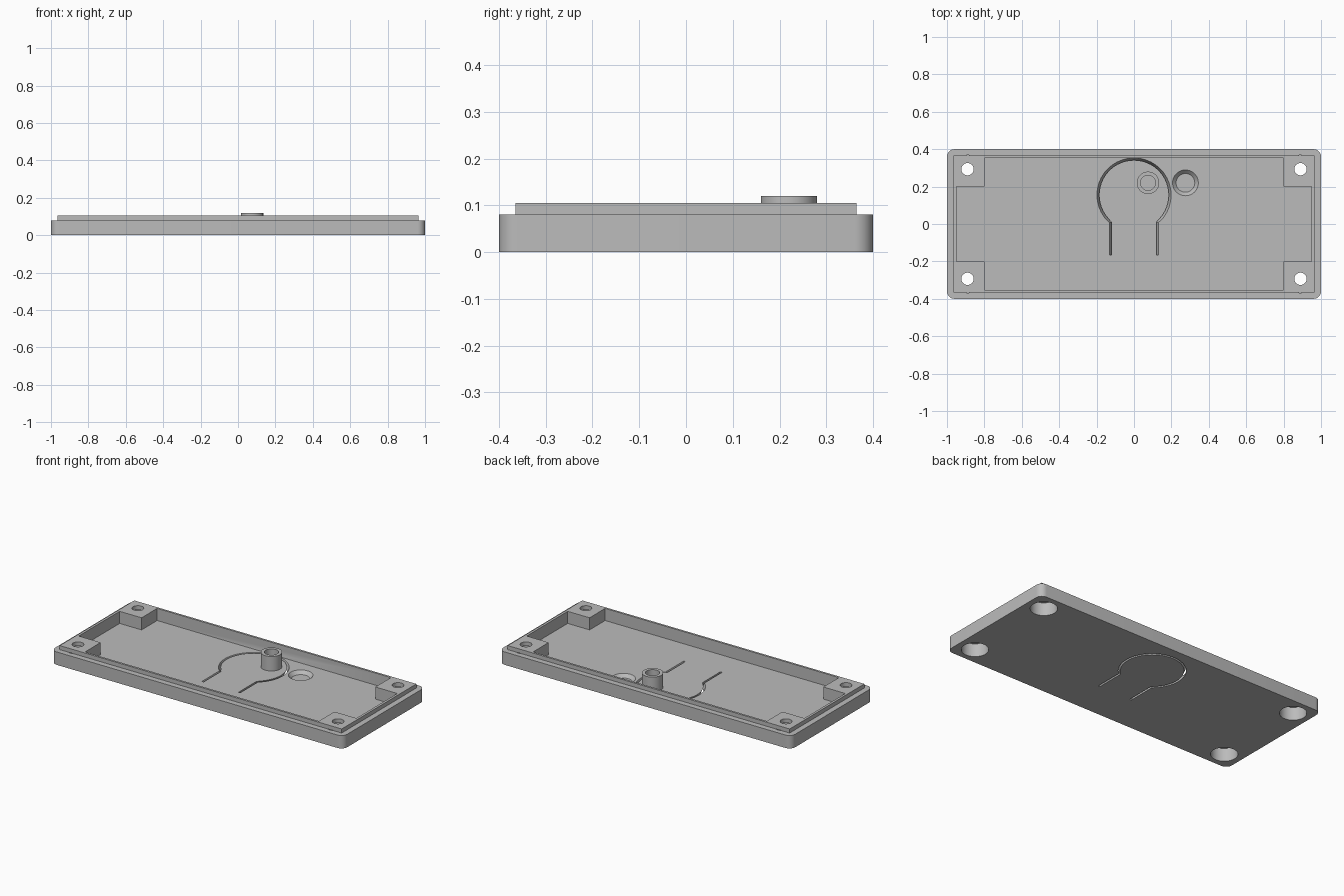
import bpy, bmesh, math
from mathutils import Vector

if "Cube" in bpy.data.objects:
    bpy.data.objects.remove(bpy.data.objects["Cube"], do_unlink=True)

grey = bpy.data.materials.new("light_grey_plastic")
grey.use_nodes = True
grey.diffuse_color = (0.5, 0.5, 0.5, 1)
grey.node_tree.nodes["Principled BSDF"].inputs["Base Color"].default_value = (0.5, 0.5, 0.5, 1)


def loft(name, low, high, z0, z1):
    """Solid between two matching outlines at two heights."""
    bm = bmesh.new()
    a = [bm.verts.new((x, y, z0)) for x, y in low]
    b = [bm.verts.new((x, y, z1)) for x, y in high]
    n = len(a)
    bm.faces.new(a[::-1])
    bm.faces.new(b)
    for i in range(n):
        j = (i + 1) % n
        bm.faces.new((a[i], a[j], b[j], b[i]))
    bmesh.ops.recalc_face_normals(bm, faces=bm.faces)
    mesh = bpy.data.meshes.new(name)
    bm.to_mesh(mesh)
    bm.free()
    mesh.materials.append(grey)
    ob = bpy.data.objects.new(name, mesh)
    bpy.context.collection.objects.link(ob)
    return ob


def circle(x, y, r, n=48):
    return [(x + r * math.cos(math.tau * i / n), y + r * math.sin(math.tau * i / n)) for i in range(n)]


def rect(hx, hy):
    return [(-hx, -hy), (hx, -hy), (hx, hy), (-hx, hy)]


def rounded_rect(hx, hy, r, steps=8):
    pts = []
    for k, (sx, sy) in enumerate([(1, 1), (-1, 1), (-1, -1), (1, -1)]):
        for i in range(steps + 1):
            a = (k + i / steps) * math.pi / 2
            pts.append((sx * (hx - r) + r * math.cos(a), sy * (hy - r) + r * math.sin(a)))
    return pts


def boolean(target, tool, operation="DIFFERENCE"):
    mod = target.modifiers.new("bool", "BOOLEAN")
    mod.operation, mod.solver, mod.object = operation, "EXACT", tool
    bpy.context.view_layer.objects.active = target
    bpy.ops.object.modifier_apply(modifier=mod.name)
    bpy.data.objects.remove(tool, do_unlink=True)


def prism(name, outline, z0, z1):
    return loft(name, outline, outline, z0, z1)


# Rounded slab with a raised, square-cornered lip
FLOOR, TOP = 0.03, 0.105
lid = prism("lid", rounded_rect(1, 0.4, 0.04), 0, 0.08)
boolean(lid, prism("lip", rect(0.965, 0.365), 0.05, TOP), "UNION")

# Cross-shaped cavity that leaves a solid block in each corner
bx, by, cx, cy = 0.80, 0.20, 0.95, 0.352
quarter = [(cx, by), (bx, by), (bx, cy)]
cross = (quarter + [(-x, y) for x, y in quarter[::-1]]
         + [(-x, -y) for x, y in quarter] + [(x, -y) for x, y in quarter[::-1]])
boolean(lid, prism("cavity", cross, FLOOR, 0.2))

# Counterbored screw holes
for sx in (-1, 1):
    for sy in (-1, 1):
        x, y = sx * 0.89, sy * 0.293
        boolean(lid, prism("counterbore", circle(x, y, 0.075), -0.05, 0.08))
        boolean(lid, prism("screw_hole", circle(x, y, 0.033), 0.05, 0.2))

# Tapered blind dimple in the floor
boolean(lid, loft("dimple", circle(0.275, 0.22, 0.05), circle(0.275, 0.22, 0.07), 0.01, FLOOR + 0.001))

# Sloping keyhole slot around the flexible push button
R, yc, leg = 0.192, 0.155, 0.125
start = math.pi + math.asin(math.sqrt(1 - (leg / R) ** 2))
path = [(Vector((-leg, -0.165)), Vector((-1, 0)))]
steps = 48
for i in range(steps + 1):
    a = start + (math.pi - 2 * start) * i / steps
    n = Vector((math.cos(a), math.sin(a)))
    path.append((Vector((0, yc)) + n * R, n))
for i in (1, -1):
    p, n = path[i]
    path[i] = (p, Vector((math.copysign(1, p.x), 0)))
path.append((Vector((leg, -0.165)), Vector((1, 0))))


def band(shift, half=0.006):
    outer = [tuple(p + n * (shift + half)) for p, n in path]
    inner = [tuple(p + n * (shift - half)) for p, n in path]
    return outer + inner[::-1]


boolean(lid, loft("slot", band(-0.016), band(0.001), -0.01, FLOOR + 0.002))

# Hollow post on the push button
post = prism("button_post", circle(0.075, 0.22, 0.06), FLOOR - 0.005, 0.12)
boolean(post, prism("post_bore", circle(0.075, 0.22, 0.04), FLOOR + 0.005, 0.2))

for ob in (lid, post):
    bpy.ops.object.select_all(action="DESELECT")
    ob.select_set(True)
    bpy.context.view_layer.objects.active = ob
    bpy.ops.object.shade_smooth_by_angle(angle=math.radians(30))
